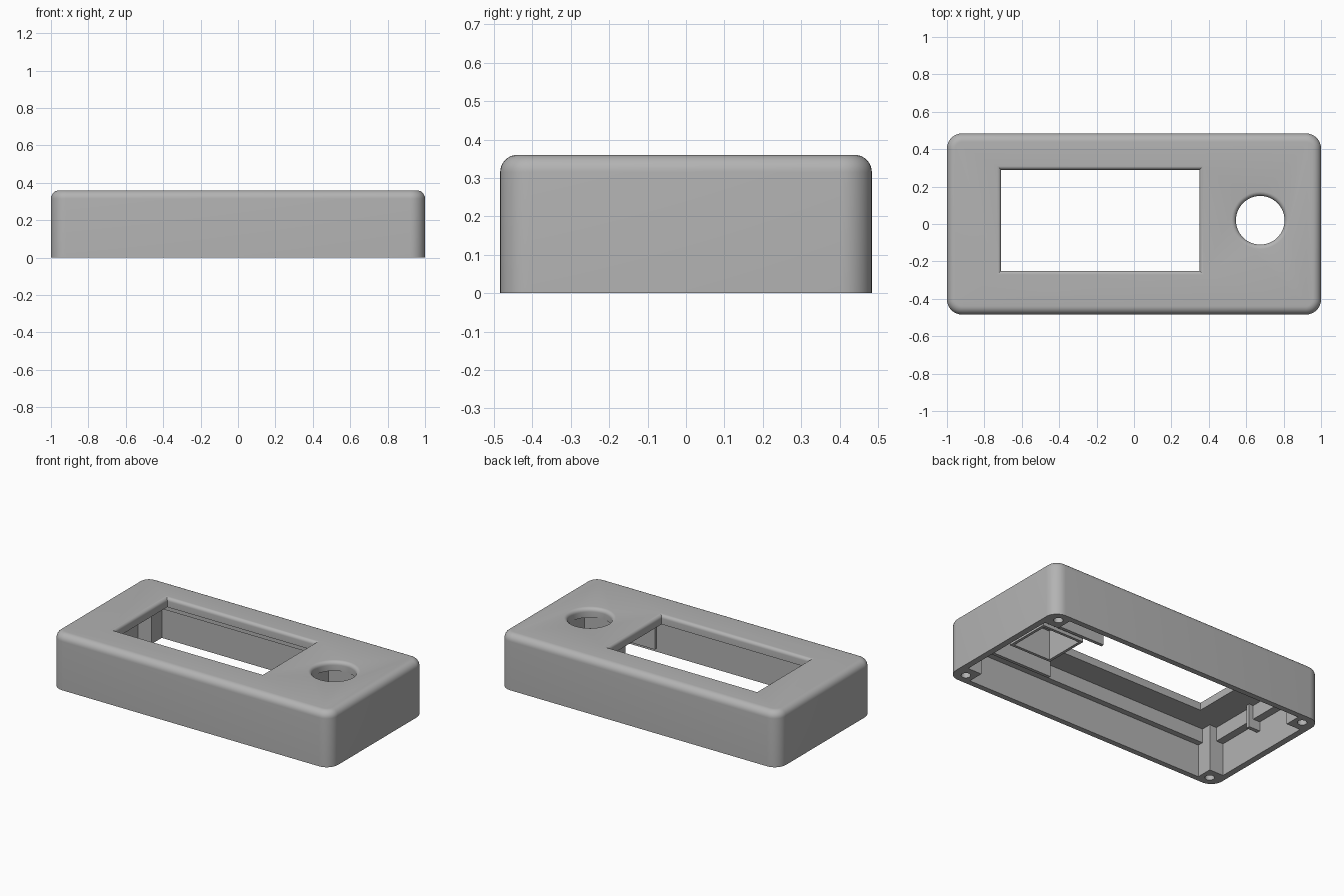
import bpy, bmesh, math

if "Cube" in bpy.data.objects:
    bpy.data.objects.remove(bpy.data.objects["Cube"])

H = 0.36          # overall height
CEIL = 0.30       # underside of the top plate

grey = bpy.data.materials.new("mid_grey_plastic")
grey.diffuse_color = (0.45, 0.45, 0.45, 1)
grey.use_nodes = True
grey.node_tree.nodes["Principled BSDF"].inputs["Base Color"].default_value = grey.diffuse_color


def loft(name, rings):
    """Closed solid through stacked rings of equal point count."""
    bm = bmesh.new()
    loops = [[bm.verts.new(p) for p in ring] for ring in rings]
    n = len(loops[0])
    for a, b in zip(loops, loops[1:]):
        for i in range(n):
            j = (i + 1) % n
            bm.faces.new((a[i], a[j], b[j], b[i]))
    bm.faces.new(loops[0][::-1])
    bm.faces.new(loops[-1])
    bmesh.ops.recalc_face_normals(bm, faces=bm.faces)
    me = bpy.data.meshes.new(name)
    bm.to_mesh(me)
    bm.free()
    me.materials.append(grey)
    ob = bpy.data.objects.new(name, me)
    bpy.context.collection.objects.link(ob)
    return ob


def prism(name, pts, z0, z1):
    return loft(name, [[(x, y, z) for x, y in pts] for z in (z0, z1)])


def rect(x0, x1, y0, y1):
    return [(x0, y0), (x1, y0), (x1, y1), (x0, y1)]


def circle(cx, cy, r, n=48):
    return [(cx + r * math.cos(2 * math.pi * i / n),
             cy + r * math.sin(2 * math.pi * i / n)) for i in range(n)]


def rounded(hx, hy, r, n=8):
    pts = []
    for k, (sx, sy) in enumerate([(1, 1), (-1, 1), (-1, -1), (1, -1)]):
        for i in range(n + 1):
            a = math.pi / 2 * (k + i / n)
            pts.append((sx * (hx - r) + r * math.cos(a),
                        sy * (hy - r) + r * math.sin(a)))
    return pts


def cross(hx, hy, px=0.86, py=0.345):
    """Rectangle with its four corners left standing as screw posts."""
    return [(px, -hy), (px, -py), (hx, -py), (hx, py), (px, py), (px, hy),
            (-px, hy), (-px, py), (-hx, py), (-hx, -py), (-px, -py), (-px, -hy)]


def flared(name, outline, r):
    """Through cutter whose top edge opens out in a rounded lip."""
    rings = [[(x, y, 0.25) for x, y in outline(0)]]
    for i in range(7):
        a = math.pi / 2 * i / 6
        rings.append([(x, y, H - r + r * math.sin(a))
                      for x, y in outline(r * (1 - math.cos(a)))])
    rings.append([(x, y, H + 0.1) for x, y in outline(r)])
    return loft(name, rings)


def cut(target, cutter):
    m = target.modifiers.new("cut", 'BOOLEAN')
    m.operation, m.solver, m.object = 'DIFFERENCE', 'EXACT', cutter
    bpy.context.view_layer.objects.active = target
    bpy.ops.object.modifier_apply(modifier=m.name)
    bpy.data.objects.remove(cutter, do_unlink=True)


# outer case body with rounded corners and rounded top edge
R = 0.045
rings = [[(x, y, 0) for x, y in rounded(1, 0.484, 0.08)]]
for i in range(9):
    a = math.pi / 2 * i / 8
    d = R * (1 - math.cos(a))
    rings.append([(x, y, H - R + R * math.sin(a))
                  for x, y in rounded(1 - d, 0.484 - d, 0.08 - d)])
case = loft("case_shell", rings)

# hollow inside, stepped to leave a ledge under the top plate
cut(case, prism("cavity", cross(0.96, 0.448), -0.1, 0.21))
cut(case, prism("upper_cavity", cross(0.91, 0.41), 0.2, CEIL))

# display window and round control opening
cut(case, flared("window", lambda d: rect(-0.71 - d, 0.35 + d, -0.25 - d, 0.29 + d), 0.022))
cut(case, flared("round_hole", lambda d: circle(0.675, 0.02, 0.13 + d), 0.024))

# screw holes in the corner posts
for sx in (-1, 1):
    for sy in (-1, 1):
        cut(case, prism("screw_hole", circle(sx * 0.918, sy * 0.415, 0.028, 24), -0.1, 0.25))

# square sleeve around the round opening
sleeve = prism("control_sleeve", rect(0.525, 0.825, -0.13, 0.17), 0.11, CEIL + 0.01)
cut(sleeve, prism("sleeve_bore", rect(0.543, 0.807, -0.112, 0.152), 0, 0.5))
cut(sleeve, prism("sleeve_trim", rect(0.4, 1, -0.5, 0.5), CEIL, 0.5))

# ribs beside the sleeve and the small end rib
ribs = [prism("sleeve_rib_front", rect(0.407, 0.97, -0.285, -0.264), 0.115, CEIL + 0.005),
        prism("sleeve_rib_back", rect(0.407, 0.97, 0.192, 0.213), 0.115, CEIL + 0.005),
        prism("end_rib", rect(-0.97, -0.88, -0.04, -0.015), 0.15, CEIL + 0.005)]

for ob in [case, sleeve] + ribs:
    bpy.ops.object.select_all(action='DESELECT')
    ob.select_set(True)
    bpy.context.view_layer.objects.active = ob
    bpy.ops.object.shade_smooth_by_angle(angle=math.radians(30))
